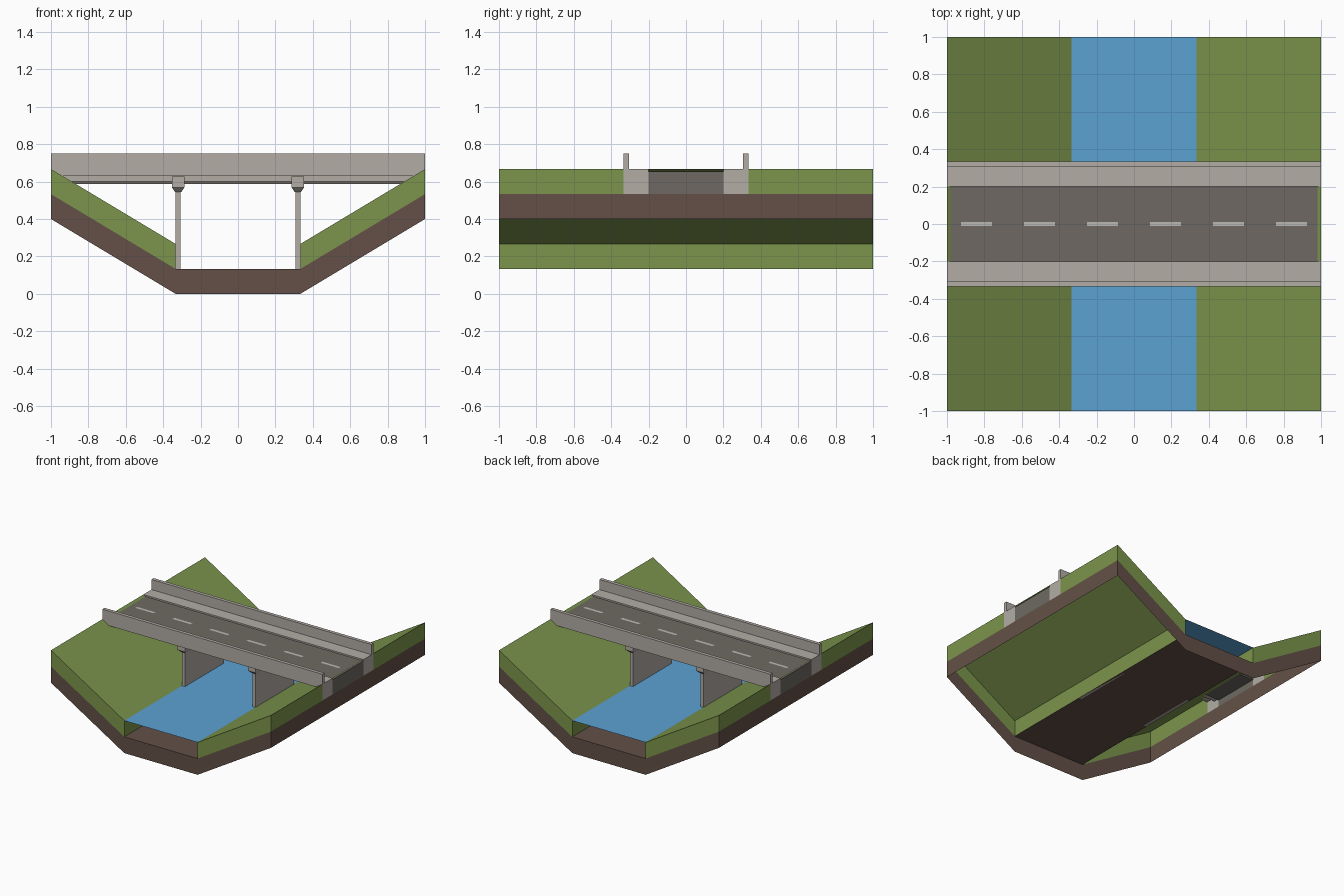
import bpy

if "Cube" in bpy.data.objects:
    bpy.data.objects.remove(bpy.data.objects["Cube"])


def mat(name, rgb):
    m = bpy.data.materials.new(name)
    lin = [(c / 255 / 12.92) if c < 10 else ((c / 255 + 0.055) / 1.055) ** 2.4 for c in rgb]
    m.diffuse_color = (*lin, 1)
    m.use_nodes = True
    m.node_tree.nodes["Principled BSDF"].inputs["Base Color"].default_value = m.diffuse_color
    return m


GRASS = mat("grass", (124, 149, 76))
SOIL = mat("soil", (99, 80, 71))
WATER = mat("water", (92, 162, 210))
CONCRETE = mat("concrete", (178, 172, 165))
ASPHALT = mat("asphalt", (110, 105, 98))
PAINT = mat("paint", (186, 184, 180))


def make(name, verts, faces, material, mirror=""):
    me = bpy.data.meshes.new(name)
    me.from_pydata(verts, [], faces)
    me.materials.append(material)
    ob = bpy.data.objects.new(name, me)
    bpy.context.collection.objects.link(ob)
    if mirror:
        mod = ob.modifiers.new("mirror", "MIRROR")
        mod.use_axis = ["x" in mirror, "y" in mirror, False]
    return ob


def quads(name, polys, material, mirror=""):
    verts = [v for p in polys for v in p]
    return make(name, verts, [range(4 * i, 4 * i + 4) for i in range(len(polys))], material, mirror)


def extrude_x(name, profile, x0, x1, material, mirror=""):
    """Closed (y, z) profile, clockwise seen from +x, swept along x."""
    n = len(profile)
    verts = [(x, y, z) for x in (x0, x1) for y, z in profile]
    faces = [(i, (i + 1) % n, n + (i + 1) % n, n + i) for i in range(n)]
    return make(name, verts, faces + [tuple(range(n))[::-1], tuple(range(n, 2 * n))], material, mirror)


def lofted(name, rings, x, material, mirror="x"):
    """Stack of rectangles (half x, half y, z) around a given x."""
    verts = [(x + a * hx, b * hy, z) for hx, hy, z in rings
             for a, b in ((-1, -1), (1, -1), (1, 1), (-1, 1))]
    faces = [(3, 2, 1, 0)]
    for k in range(0, 4 * (len(rings) - 1), 4):
        faces += [(k + i, k + (i + 1) % 4, k + 4 + (i + 1) % 4, k + 4 + i) for i in range(4)]
    e = len(verts) - 4
    return make(name, verts, faces + [(e, e + 1, e + 2, e + 3)], material, mirror)


def box(name, x0, x1, y0, y1, z0, z1, material, mirror=""):
    return extrude_x(name, [(y0, z0), (y1, z0), (y1, z1), (y0, z1)], x0, x1, material, mirror)


T = 1 / 3       # river and bridge half width
L = 2 / 15      # thickness of one ground layer

# Grassy banks: open-bottomed shells (slope, river wall, side and end skirts)
quads("bank_slope", [[(T, -1, 2 * L), (1, -1, 5 * L), (1, 1, 5 * L), (T, 1, 2 * L)],
                     [(T, 1, L), (T, -1, L), (T, -1, 2 * L), (T, 1, 2 * L)]], GRASS, "x")
quads("bank_skirt", [[(T, -1, L), (1, -1, 4 * L), (1, -1, 5 * L), (T, -1, 2 * L)],
                     [(1, -1, 4 * L), (1, -T, 4 * L), (1, -T, 5 * L), (1, -1, 5 * L)]], GRASS, "xy")

# Soil layer: skirts and river bed
quads("soil_skirt", [[(0, -1, 0), (T, -1, 0), (T, -1, L), (0, -1, L)],
                     [(T, -1, 0), (1, -1, 3 * L), (1, -1, 4 * L), (T, -1, L)],
                     [(1, -1, 3 * L), (1, 0, 3 * L), (1, 0, 4 * L), (1, -1, 4 * L)]], SOIL, "xy")
quads("river_bed", [[(-T, -1, L), (T, -1, L), (T, 1, L), (-T, 1, L)]], SOIL)
quads("water_surface", [[(-T, -1, 2 * L), (T, -1, 2 * L), (T, 1, 2 * L), (-T, 1, 2 * L)]], WATER)

# Bridge deck: road slab, walkways with parapets
box("road_slab", -1, 1, -0.2, 0.2, 0.588, 0.655, ASPHALT)
extrude_x("walkway_parapet", [(0.2, 0.60), (0.25, 0.60), (0.25, 0.63), (T, 0.63), (T, 0.75),
                              (0.305, 0.75), (0.305, 5 * L), (0.2, 5 * L)], -1, 1, CONCRETE, "y")

# End faces closing the gap down to the soil
quads("road_end", [[(1, -0.2, 4 * L), (1, 0.2, 4 * L), (1, 0.2, 0.588), (1, -0.2, 0.588)]],
      ASPHALT, "x")
quads("walkway_end", [[(1, 0.2, 4 * L), (1, T, 4 * L), (1, T, 0.63), (1, 0.2, 0.63)]],
      CONCRETE, "xy")

# Lane dashes
for i in range(6):
    x = -0.842 + i * 0.337
    quads(f"lane_dash_{i + 1}", [[(x - 0.083, -0.012, 0.657), (x + 0.083, -0.012, 0.657),
                                 (x + 0.083, 0.012, 0.657), (x - 0.083, 0.012, 0.657)]], PAINT)

# Wall piers with flared caps
lofted("pier_wall", [(0.013, 0.25, L), (0.013, 0.25, 0.55)], 0.32, CONCRETE)
lofted("pier_cap", [(0.017, 0.255, 0.545), (0.033, 0.28, 0.568), (0.033, 0.28, 0.628)], 0.32, CONCRETE)
